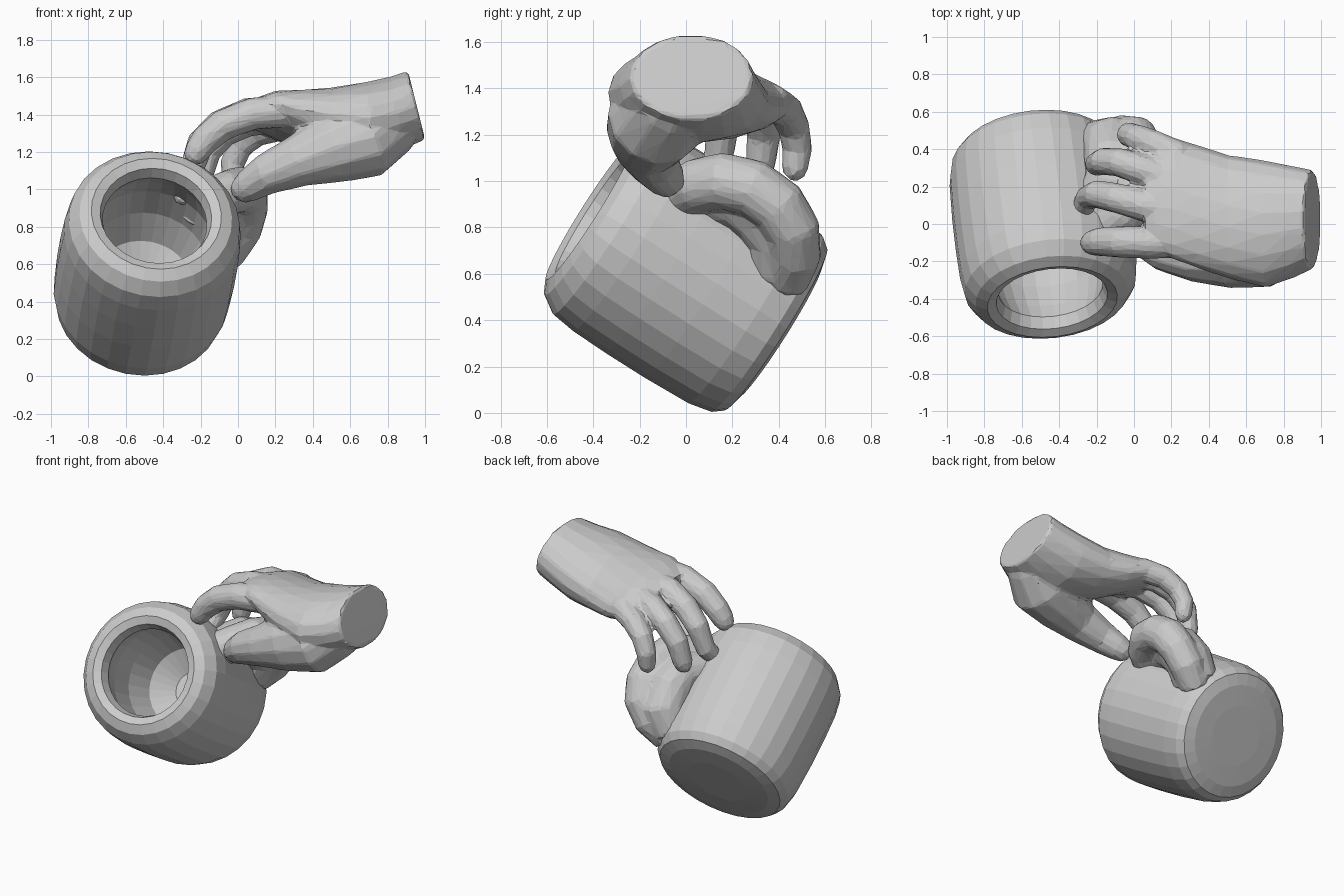
import bpy, bmesh, math
from mathutils import Vector


def finish(name, bm):
    bmesh.ops.recalc_face_normals(bm, faces=bm.faces)
    me = bpy.data.meshes.new(name)
    bm.to_mesh(me)
    bm.free()
    ob = bpy.data.objects.new(name, me)
    bpy.context.collection.objects.link(ob)
    return ob


def fuse(ob, soften, ratio):
    """Merge overlapping pieces into one faceted skin."""
    m = ob.modifiers.new("fuse", 'REMESH')
    m.mode = 'VOXEL'
    m.voxel_size = 0.015
    m = ob.modifiers.new("soften", 'SMOOTH')
    m.iterations = soften
    m = ob.modifiers.new("facet", 'DECIMATE')
    m.ratio = ratio


def loft(bm, rings):
    """Bridge equal-sized rings of points and cap both ends."""
    loops = [[bm.verts.new(p) for p in ring] for ring in rings]
    n = len(loops[0])
    for a, b in zip(loops, loops[1:]):
        for i in range(n):
            j = (i + 1) % n
            bm.faces.new((a[i], a[j], b[j], b[i]))
    bm.faces.new(loops[0][::-1])
    bm.faces.new(loops[-1])


def tube(bm, path, side_axis, sides=12, round_tip=True):
    """Tapered tube through (x, y, z, radius) points."""
    pts = [(Vector(p[:3]), p[3]) for p in path]
    if round_tip:
        end, r = pts[-1]
        d = (end - pts[-2][0]).normalized()
        pts += [(end + d * r * 0.6, r * 0.8), (end + d * r, r * 0.4)]
    rings = []
    for i, (c, r) in enumerate(pts):
        d = pts[min(i + 1, len(pts) - 1)][0] - pts[max(i - 1, 0)][0]
        d.normalize()
        u = d.cross(Vector(side_axis)).normalized()
        v = d.cross(u)
        rings.append([c + r * (math.cos(a) * u + math.sin(a) * v)
                      for a in (math.tau * k / sides for k in range(sides))])
    loft(bm, rings)


# Mug body: thick-walled turned profile (radius, height), tilted forwards
profile = [(0.2, -0.445), (0.34, -0.44), (0.415, -0.42), (0.45, -0.375),
           (0.472, -0.27), (0.48, -0.05), (0.48, 0.15), (0.475, 0.32),
           (0.46, 0.43), (0.41, 0.505), (0.35, 0.535), (0.30, 0.515),
           (0.28, 0.45), (0.31, 0.36), (0.34, 0.22), (0.325, 0.03),
           (0.26, -0.15), (0.12, -0.25)]
bm = bmesh.new()
loft(bm, [[(r * math.cos(a), r * math.sin(a), h)
           for a in (math.tau * k / 28 for k in range(28))] for r, h in profile])
mug = finish("mug_body", bm)
mug.rotation_mode = 'QUATERNION'
mug.rotation_quaternion = Vector((0.1, -0.845, 0.535)).to_track_quat('Z', 'Y')
mug.location = (-0.49, 0.033, 0.585)

# Mug handle: thick loop on the right side, with its gap mostly filled
bm = bmesh.new()
axis = (0.85, 0.1, -0.5)
tube(bm, [(-0.17, -0.03, 0.93, 0.11), (-0.06, 0.05, 0.98, 0.12),
          (0.01, 0.16, 1.0, 0.125), (0.035, 0.29, 0.97, 0.125),
          (0.035, 0.40, 0.89, 0.125), (0.01, 0.46, 0.79, 0.12),
          (-0.06, 0.47, 0.68, 0.115), (-0.16, 0.43, 0.57, 0.10)], axis, 14, False)
tube(bm, [(-0.22, 0.06, 0.92, 0.12), (-0.13, 0.22, 0.93, 0.14),
          (-0.11, 0.34, 0.87, 0.16), (-0.12, 0.42, 0.76, 0.16),
          (-0.19, 0.41, 0.62, 0.15)], axis, 14, False)
fuse(finish("mug_handle", bm), 6, 0.06)

# Hand: wrist and palm sections (x, y, z, half width, half height, roll)
bm = bmesh.new()
palm = [(0.955, 0.025, 1.45, 0.265, 0.187, 0.0),
        (0.85, 0.01, 1.41, 0.30, 0.195, 0.0),
        (0.70, 0.0, 1.37, 0.34, 0.205, -0.03),
        (0.50, 0.04, 1.36, 0.33, 0.18, -0.12),
        (0.35, 0.09, 1.37, 0.33, 0.155, -0.17),
        (0.20, 0.14, 1.395, 0.325, 0.115, -0.2),
        (0.13, 0.13, 1.40, 0.27, 0.09, -0.18),
        (0.06, 0.10, 1.40, 0.20, 0.07, -0.12)]
rings = []
for x, y, z, w, h, roll in palm:
    lean = 0.25 * max(0, (x - 0.6) / 0.355)
    ring = []
    for k in range(18):
        a = math.tau * k / 18
        dy, dz = w * math.cos(a), h * math.sin(a)
        ring.append((x - lean * dz, y + dy, z + dz + roll * dy))
    rings.append(ring)
loft(bm, rings)

# Four fingers curling over the handle, then the thumb beneath
digits = [
    [(0.25, -0.09, 1.42, 0.09), (0.08, -0.10, 1.405, 0.088), (-0.08, -0.095, 1.345, 0.085),
     (-0.18, -0.095, 1.26, 0.078), (-0.22, -0.10, 1.20, 0.07)],
    [(0.25, 0.07, 1.42, 0.085), (0.05, 0.10, 1.405, 0.085), (-0.10, 0.14, 1.345, 0.08),
     (-0.20, 0.16, 1.25, 0.075), (-0.25, 0.14, 1.10, 0.065), (-0.295, 0.04, 0.97, 0.055)],
    [(0.25, 0.22, 1.39, 0.085), (0.05, 0.29, 1.365, 0.083), (-0.08, 0.33, 1.30, 0.078),
     (-0.165, 0.335, 1.20, 0.073), (-0.20, 0.32, 1.06, 0.065)],
    [(0.25, 0.36, 1.345, 0.08), (0.10, 0.43, 1.305, 0.076), (0.01, 0.465, 1.23, 0.07),
     (-0.03, 0.48, 1.14, 0.065), (-0.03, 0.47, 1.06, 0.058)],
    [(0.90, -0.03, 1.42, 0.13), (0.82, -0.06, 1.36, 0.18), (0.68, -0.13, 1.27, 0.215),
     (0.50, -0.155, 1.22, 0.19), (0.32, -0.17, 1.15, 0.14), (0.15, -0.14, 1.08, 0.11),
     (0.05, -0.09, 1.015, 0.088)],
]
for d in digits:
    tube(bm, d, (0, 1, 0))
fuse(finish("hand", bm), 4, 0.06)
